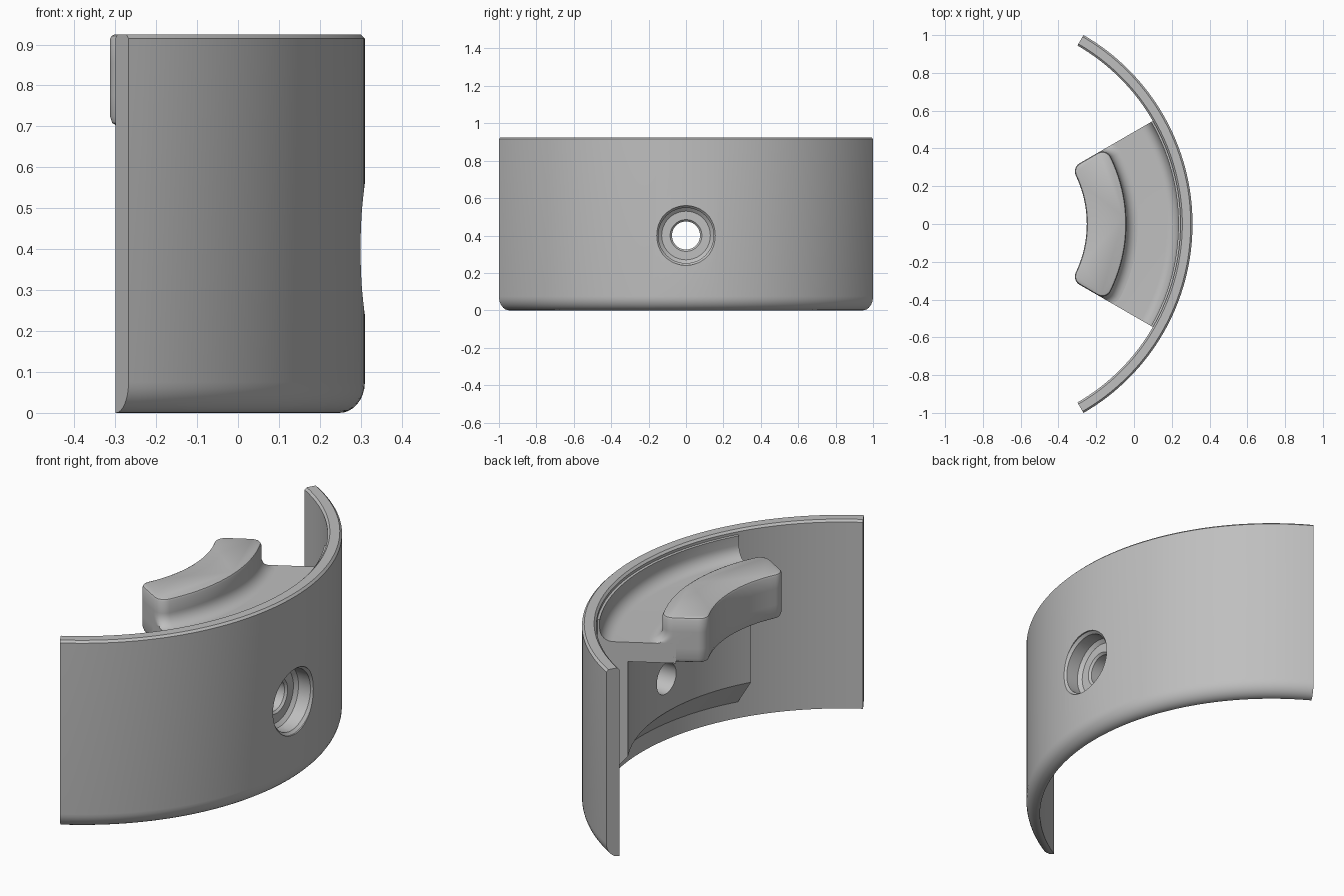
import bpy
import bmesh
from math import sin, cos, asin, atan2, pi, radians, hypot

if "Cube" in bpy.data.objects:
    bpy.data.objects.remove(bpy.data.objects["Cube"], do_unlink=True)

CX = -0.845                      # axis of all the concentric arcs
HALF = radians(30)               # half angle of the bracket and pad
WALL_IN, WALL_OUT, TOP = 1.091, 1.155, 0.925
FLOOR, UNDER = 0.795, 0.70       # shelf top and underside
FILLET = 0.06

grey = bpy.data.materials.new("light_grey")
grey.use_nodes = True
colour = (0.52, 0.52, 0.52, 1)
grey.diffuse_color = colour
bsdf = grey.node_tree.nodes["Principled BSDF"]
bsdf.inputs["Base Color"].default_value = colour


def loft(name, rings):
    """Skin equal closed rings into a capped solid."""
    bm = bmesh.new()
    rows = [[bm.verts.new(p) for p in ring] for ring in rings]
    n = len(rows[0])
    for a, b in zip(rows, rows[1:]):
        for i in range(n):
            j = (i + 1) % n
            bm.faces.new((a[i], a[j], b[j], b[i]))
    bm.faces.new(rows[0])
    bm.faces.new(rows[-1])
    bmesh.ops.recalc_face_normals(bm, faces=bm.faces)
    mesh = bpy.data.meshes.new(name)
    bm.to_mesh(mesh)
    bm.free()
    mesh.materials.append(grey)
    ob = bpy.data.objects.new(name, mesh)
    bpy.context.collection.objects.link(ob)
    return ob


def sweep(name, profile, half, steps):
    """Turn an (r, z) section around the common axis."""
    angles = [half * (2 * i / steps - 1) for i in range(steps + 1)]
    return loft(name, [[(CX + r * cos(a), r * sin(a), z) for r, z in profile]
                       for a in angles])


def arc(cx, cz, rx, rz, start, end, steps=8):
    return [(cx + rx * cos(t), cz + rz * sin(t))
            for t in (radians(start + (end - start) * i / steps)
                      for i in range(steps + 1))]


# Curved wall with rounded lower outside edge and small top chamfers
c = 0.01
wall_section = ([(WALL_IN, TOP - c), (WALL_IN, 0)]
                + arc(WALL_IN + 0.002, 0.075, WALL_OUT - WALL_IN - 0.002, 0.075, -90, 0)
                + [(WALL_OUT, TOP - c), (WALL_OUT - c, TOP), (WALL_IN + c, TOP)])
wall = sweep("curved_wall", wall_section, 2 * HALF, 64)

# Bracket: thick boss with sloped foot, and the shelf that carries the pad
lip = 1.08
bracket_section = ([(0.74, UNDER), (0.954, UNDER), (0.954, 0.234),
                    (WALL_IN, 0.08), (1.11, 0.08), (1.11, 0.905), (lip, 0.9)]
                   + arc(lip - FILLET, FLOOR + FILLET, FILLET, FILLET, 0, -90)
                   + [(0.74, FLOOR)])
bracket = sweep("bracket", bracket_section, HALF, 32)


# Pad: rounded arc block, flared into the shelf on its outer side
def pad_outline():
    """Plan points with outward normal angle, for a rounded ring sector."""
    f, r_in, r_out = 0.05, 0.595, 0.805
    a_out = HALF - asin(f / (r_out - f))
    a_in = HALF - asin(f / (r_in + f))
    side = HALF + pi / 2
    half = [(r_out * cos(a), r_out * sin(a), a)
            for a in (a_out * i / 10 for i in range(10))]
    for rc, ac, start, end in ((r_out - f, a_out, a_out, side),
                               (r_in + f, a_in, side, pi + a_in)):
        for i in range(9):
            t = start + (end - start) * i / 8
            half.append((rc * cos(ac) + f * cos(t), rc * sin(ac) + f * sin(t), t))
    half += [(r_in * cos(a), r_in * sin(a), pi + a)
             for a in (a_in * (1 - i / 10) for i in range(1, 11))]
    return half + [(x, -y, -t) for x, y, t in reversed(half[1:-1])]


def pad_ring(offset, z, flare=False):
    ring = []
    for x, y, t in pad_outline():
        weight = max(0, cos(t - atan2(y, x))) if flare else 1
        x, y = x + offset * weight * cos(t), y + offset * weight * sin(t)
        a = max(-HALF, min(HALF, atan2(y, x)))
        r = hypot(x, y)
        ring.append((CX + r * cos(a), r * sin(a), z))
    return ring


rings = [pad_ring(-0.02, UNDER), pad_ring(-0.006, UNDER + 0.008),
         pad_ring(0, UNDER + 0.025), pad_ring(0, FLOOR - 0.02)]
rings += [pad_ring(FILLET - u, FLOOR + FILLET - v, True)
          for u, v in arc(0, 0, FILLET, FILLET, 90, 0)]
rings += [pad_ring(0, TOP - 0.012), pad_ring(-0.004, TOP - 0.004),
          pad_ring(-0.012, TOP)]
pad = loft("raised_pad", rings)

# Stepped screw hole, cut through wall and bracket
hole = [(0.5, 0.16), (0.303, 0.16), (0.29, 0.148), (0.225, 0.148), (0.21, 0.13),
        (0.21, 0.085), (0.2, 0.075), (0.0, 0.075)]
cutter = loft("hole_cutter", [[(x, r * cos(2 * pi * i / 48), 0.4 + r * sin(2 * pi * i / 48))
                               for i in range(48)] for x, r in hole])
cutter.hide_render = True
for ob in (wall, bracket):
    cut = ob.modifiers.new("hole", "BOOLEAN")
    cut.operation = "DIFFERENCE"
    cut.solver = "EXACT"
    cut.object = cutter
bpy.context.view_layer.update()
graph = bpy.context.evaluated_depsgraph_get()
cut_meshes = [(ob, bpy.data.meshes.new_from_object(ob.evaluated_get(graph)))
              for ob in (wall, bracket)]
for ob, mesh in cut_meshes:
    ob.modifiers.clear()
    ob.data = mesh
bpy.data.objects.remove(cutter, do_unlink=True)

# Smooth shading with crisp edges
bpy.ops.object.select_all(action="DESELECT")
for ob in (wall, bracket, pad):
    ob.select_set(True)
bpy.context.view_layer.objects.active = wall
bpy.ops.object.shade_smooth_by_angle(angle=radians(30))
